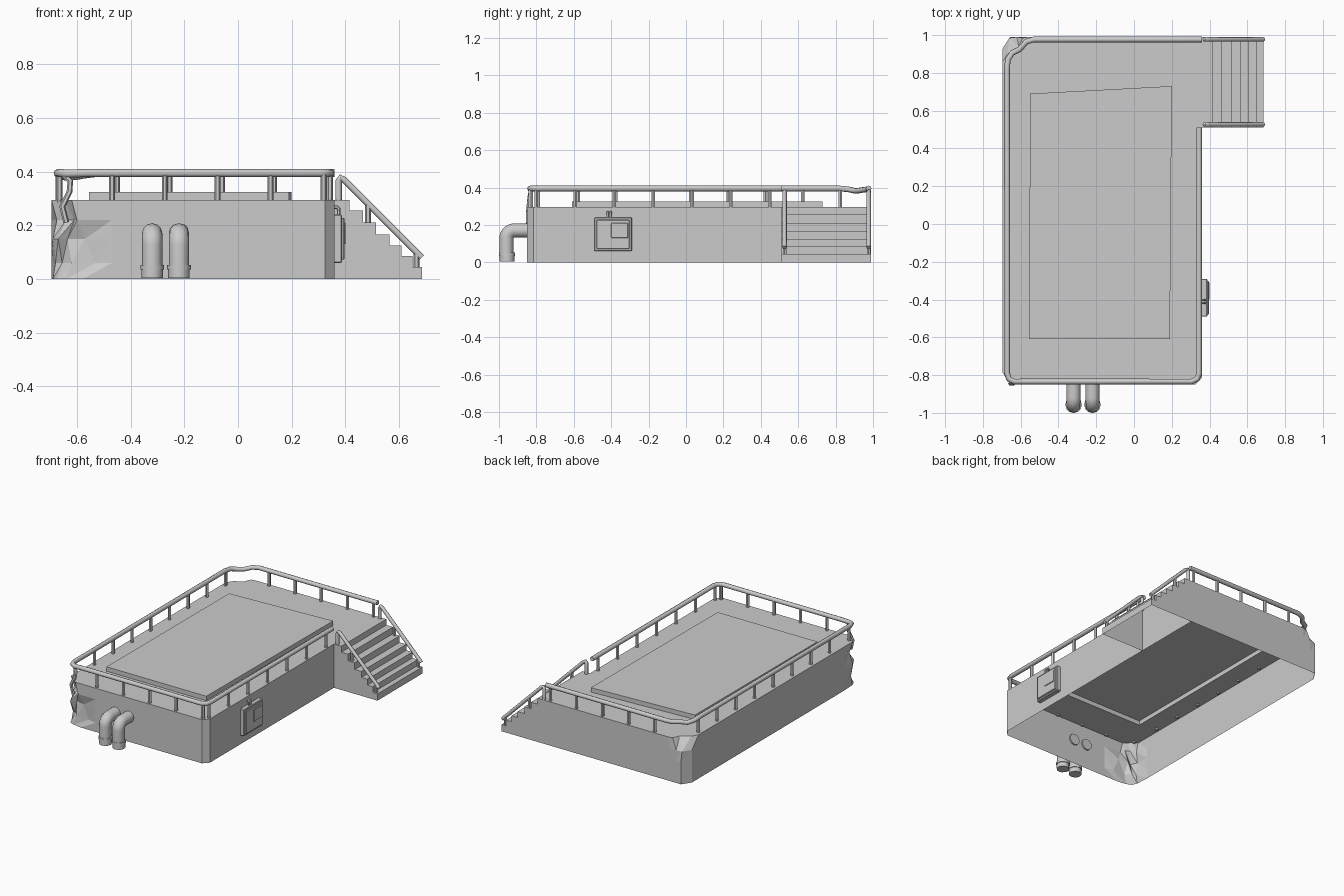
import bpy, bmesh, math
from mathutils import Vector

if "Cube" in bpy.data.objects:
    bpy.data.objects.remove(bpy.data.objects["Cube"])


def finish(name, bm, smooth=False):
    bmesh.ops.recalc_face_normals(bm, faces=bm.faces)
    me = bpy.data.meshes.new(name)
    bm.to_mesh(me)
    bm.free()
    ob = bpy.data.objects.new(name, me)
    bpy.context.collection.objects.link(ob)
    if smooth:
        select(ob)
        bpy.ops.object.shade_smooth_by_angle(angle=math.radians(40))
    return ob


def select(ob):
    bpy.ops.object.select_all(action='DESELECT')
    ob.select_set(True)
    bpy.context.view_layer.objects.active = ob


def box(name, lo, hi, bevel=0.0):
    bm = bmesh.new()
    bmesh.ops.create_cube(bm, size=1)
    for v in bm.verts:
        v.co = Vector([lo[i] + (v.co[i] + 0.5) * (hi[i] - lo[i]) for i in range(3)])
    if bevel:
        bmesh.ops.bevel(bm, geom=bm.edges[:], offset=bevel, segments=1, affect='EDGES')
    return finish(name, bm)


def tube(name, pts, r, res=1, caps=True):
    cu = bpy.data.curves.new(name, 'CURVE')
    cu.dimensions = '3D'
    cu.bevel_depth, cu.bevel_resolution, cu.use_fill_caps = r, res, caps
    sp = cu.splines.new('POLY')
    sp.points.add(len(pts) - 1)
    for p, c in zip(sp.points, pts):
        p.co = (*c, 1)
    ob = bpy.data.objects.new(name, cu)
    bpy.context.collection.objects.link(ob)
    select(ob)
    bpy.ops.object.convert(target='MESH')
    bpy.ops.object.shade_smooth_by_angle(angle=math.radians(50))
    return ob


def post(x, y, z0=0.285, z1=0.39):
    tube("rail_post", [(x, y, z0), (x, y, z1)], 0.011)


# Body shell, open underneath, with crumpled left corners
DECK = 0.295
levels = [
    (0.0, [(-.69, -.79), (-.675, -.825), (-.64, -.84), (-.58, -.85)], [(-.62, .99), (-.655, .99), (-.695, .93)]),
    (0.06, [(-.68, -.79), (-.655, -.80), (-.62, -.835), (-.53, -.835)], [(-.62, .99), (-.655, .99), (-.695, .93)]),
    (0.15, [(-.69, -.79), (-.67, -.835), (-.635, -.815), (-.57, -.83)], [(-.62, .99), (-.655, .99), (-.695, .93)]),
    (0.22, [(-.675, -.78), (-.64, -.80), (-.61, -.815), (-.60, -.85)], [(-.62, .99), (-.66, .985), (-.695, .93)]),
    (DECK, [(-.695, -.79), (-.665, -.80), (-.645, -.83), (-.62, -.85)], [(-.59, .985), (-.61, .94), (-.67, .90)]),
]
bm = bmesh.new()
rings = []
for z, front, back in levels:
    outline = ([(-.695, -.70)] + front + [(-.47, -.85), (.325, -.85), (.36, -.815), (.36, .99), (-.56, .99)]
               + back + [(-.695, .86)])
    rings.append([bm.verts.new((x, y, z)) for x, y in outline])
n = len(rings[0])
for a, b in zip(rings, rings[1:]):
    for i in range(n):
        j = (i + 1) % n
        quad = [a[i], a[j], b[j], b[i]]
        bent = i < 5 or i > 8
        if bent:
            bm.faces.new(quad[:3])
            bm.faces.new([quad[0], quad[2], quad[3]])
        else:
            bm.faces.new(quad)

# Raised deck panel, hollow underneath
panel = [(-.555, -.61), (.19, -.61), (.20, .73), (-.55, .69)]
low = [bm.verts.new((x, y, DECK)) for x, y in panel]
high = [bm.verts.new((x, y, .325)) for x, y in panel]
rim = [bm.edges.new((low[i], low[(i + 1) % 4])) for i in range(4)]
top = [bm.edges.get((rings[-1][i], rings[-1][(i + 1) % n])) for i in range(n)]
bmesh.ops.triangle_fill(bm, edges=rim + top, use_beauty=True, normal=(0, 0, 1))
for i in range(4):
    j = (i + 1) % 4
    bm.faces.new([low[i], low[j], high[j], high[i]])
bm.faces.new(high)
finish("platform_body", bm)

# Stairs: stepped shell open underneath
steps = [(.415, .295), (.465, .255), (.515, .21), (.565, .165), (.61, .125), (.65, .085), (.685, .045)]
prof = [(.36, .295)]
for k, (x, z) in enumerate(steps):
    prof += [(x, z), (x, steps[k + 1][1] if k < 6 else 0)]
bm = bmesh.new()
sides = [[bm.verts.new((x, y, z)) for x, z in prof] for y in (.51, .99)]
for i in range(len(prof) - 1):
    bm.faces.new([sides[0][i], sides[0][i + 1], sides[1][i + 1], sides[1][i]])
for s, y in zip(sides, (.51, .99)):
    bm.faces.new(s + [bm.verts.new((.36, y, 0))])
finish("stairs", bm)

# Main handrail, running from the stairs around the deck
RZ = 0.395
rail = [(.345, .51, RZ), (.345, -.79, RZ), (.335, -.82, RZ), (.305, -.834, RZ),
        (-.56, -.834, RZ), (-.635, -.834, RZ - .002), (-.662, -.82, RZ), (-.672, -.79, RZ),
        (-.672, .82, RZ), (-.668, .87, .39), (-.645, .905, .382), (-.605, .925, .384),
        (-.57, .965, .39), (-.53, .977, RZ), (.36, .977, RZ)]
tube("deck_handrail", rail, 0.015, 2)

# Rail posts
for k in range(5):
    post(-.47 + .197 * k, -.832)
    post(-.45 + .195 * k, .975)
for k in range(8):
    post(-.67, -.575 + .2 * k)
for k in range(7):
    post(.343, -.80 + .208 * k)
for x, y in [(-.665, -.79), (.32, -.828)]:
    post(x, y)

# Bent post hanging at the crumpled corner
tube("bent_post", [(-.65, -.825, .39), (-.625, -.835, .365), (-.628, -.84, .325),
                   (-.655, -.845, .27), (-.64, -.845, .21)], 0.011)

# Stair handrails and posts
for y in (.527, .977):
    tube("stair_handrail", [(.375, y, .285), (.375, y, .365), (.382, y, .378), (.395, y, .37), (.685, y, .08)], 0.012, 2)
    post(.485, y, .205, .285)
    post(.665, y, .04, .10)

# Front pipes: elbow out of the wall, collar and open end
for x in (-.32, -.22):
    elbow = [(x, -.84, .17)]
    for k in range(9):
        a = math.pi / 2 * k / 8
        elbow.append((x, -.918 - .042 * math.sin(a), .128 + .042 * math.cos(a)))
    elbow.append((x, -.96, .045))
    tube("pipe_elbow", elbow, 0.038, 4)
    tube("pipe_collar", [(x, -.957, .035), (x, -.957, .052)], 0.044, 4)
    tube("pipe_end", [(x, -.957, .004), (x, -.957, .038)], 0.040, 4)

# Control box on the right wall
box("control_box", (.355, -.49, .06), (.388, -.29, .24), .004)
box("control_box_door", (.385, -.478, .072), (.396, -.302, .228), .003)
box("control_box_screen", (.39, -.40, .13), (.401, -.31, .21), .002)
for y in (-.418, -.402):
    tube("control_box_cable", [(.375, y, .235), (.375, y, .262), (.368, y, .268), (.357, y, .268)], 0.007)
